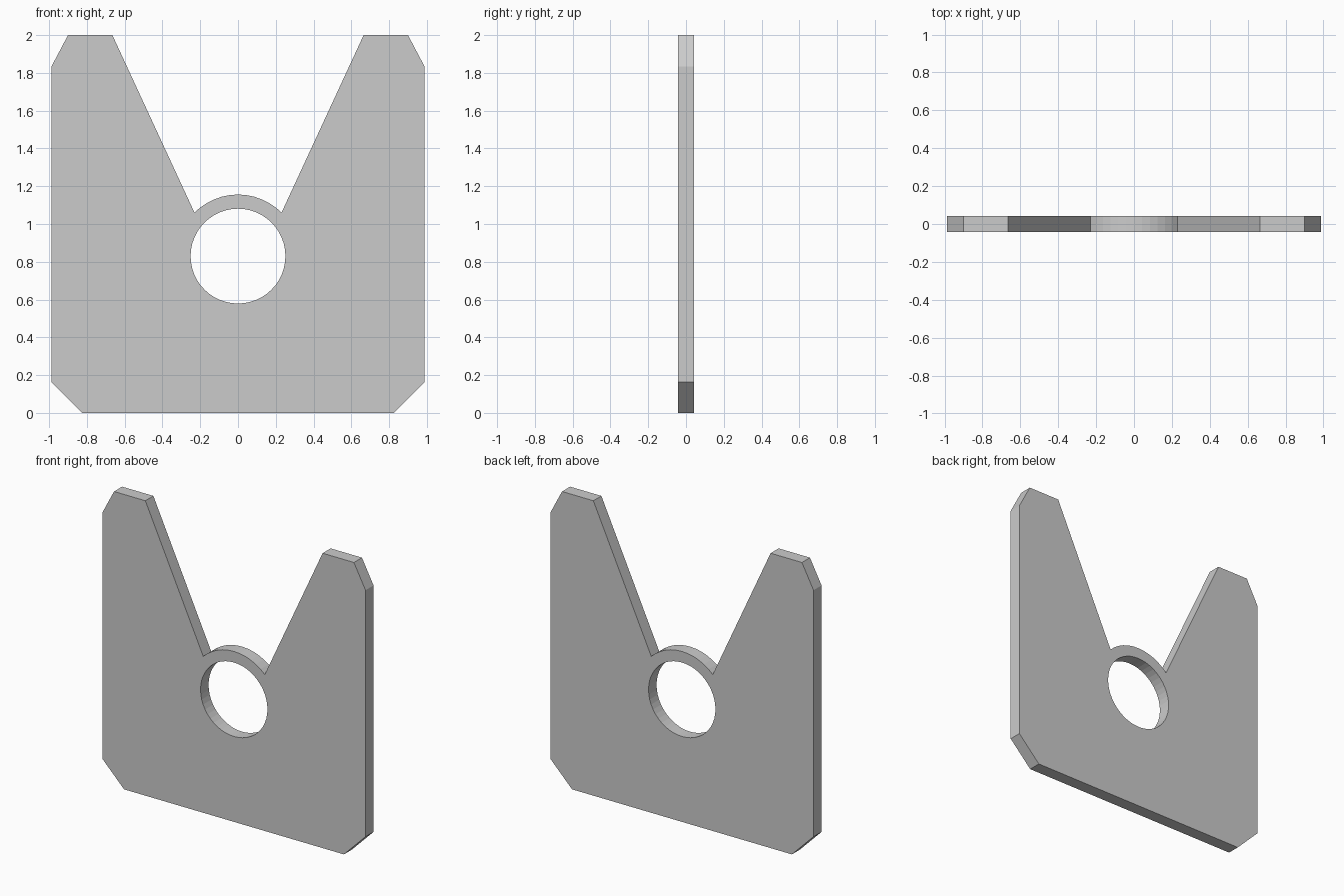
import bpy, bmesh
from math import sin, cos, radians
from mathutils import Vector

if "Cube" in bpy.data.objects:
    bpy.data.objects.remove(bpy.data.objects["Cube"])

THICKNESS = 0.086
CENTRE_Z = 0.83


def arc(radius, start, end, count):
    """Points (x, z) along an arc around the hole centre, both ends included."""
    angles = [radians(start + (end - start) * i / count) for i in range(count + 1)]
    return [(radius * cos(a), CENTRE_Z + radius * sin(a)) for a in angles]


def add_loop(bm, points):
    verts = [bm.verts.new((x, -THICKNESS / 2, z)) for x, z in points]
    return [bm.edges.new((v, verts[i - 1])) for i, v in enumerate(verts)]


# Right half of the outline: chamfered foot, side, chamfered horn
half = [(0.825, 0.0), (0.987, 0.163), (0.987, 1.835), (0.9, 2.0), (0.665, 2.0)]
rim = arc(0.326, 45, 135, 12)
outline = half + rim + [(-x, z) for x, z in reversed(half)]
hole = arc(0.251, 0, 360, 48)[:-1]

# Fill the outline around the hole, then extrude to thickness
bm = bmesh.new()
edges = add_loop(bm, outline) + add_loop(bm, hole)
bmesh.ops.triangle_fill(bm, use_beauty=True, edges=edges, normal=Vector((0, -1, 0)))
result = bmesh.ops.extrude_face_region(bm, geom=bm.faces[:], use_keep_orig=True)
moved = [g for g in result["geom"] if isinstance(g, bmesh.types.BMVert)]
bmesh.ops.translate(bm, verts=moved, vec=(0, THICKNESS, 0))
bmesh.ops.recalc_face_normals(bm, faces=bm.faces[:])

mesh = bpy.data.meshes.new("notched_plate")
bm.to_mesh(mesh)
bm.free()
plate = bpy.data.objects.new("notched_plate", mesh)
bpy.context.collection.objects.link(plate)
